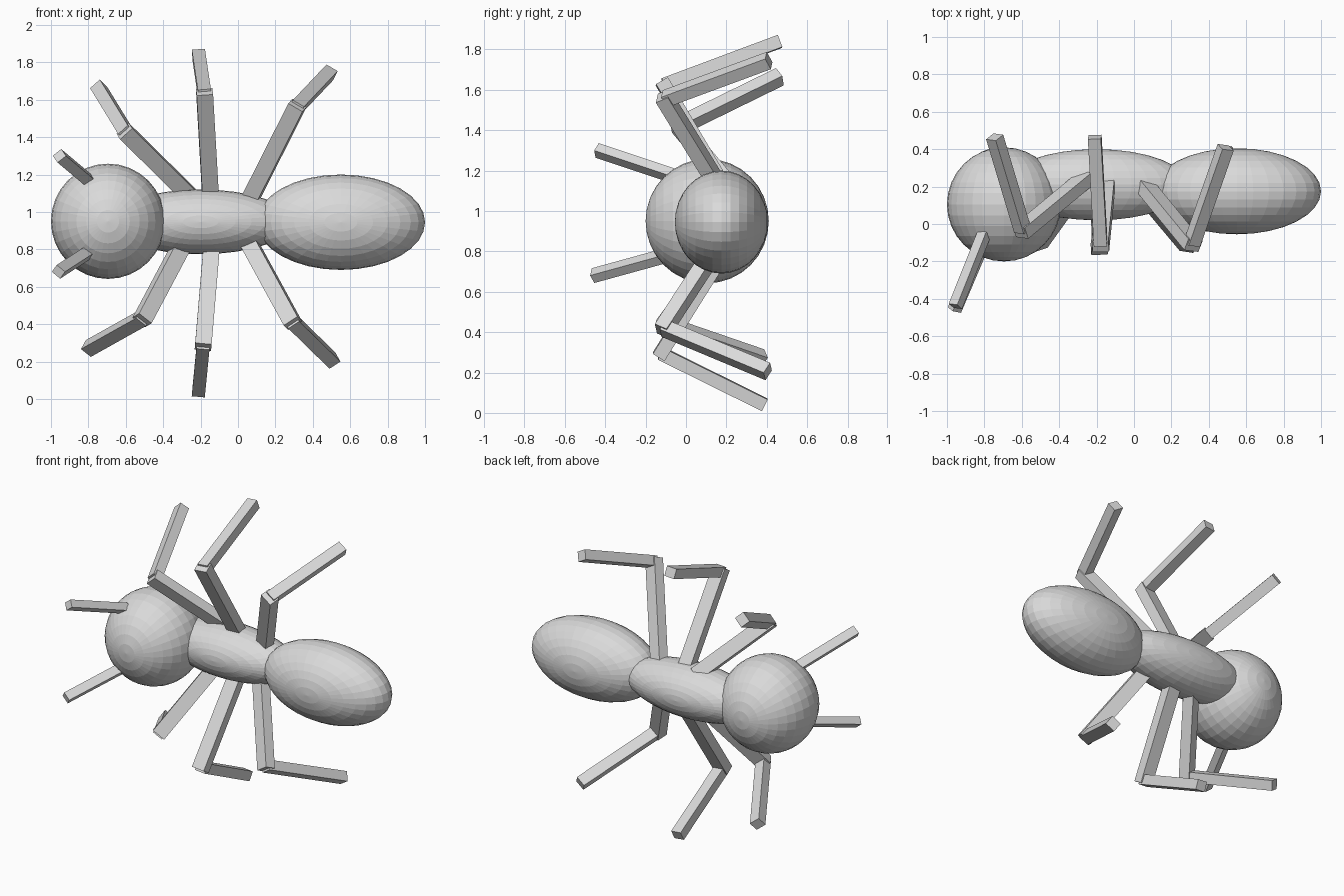
import bpy
import math
from mathutils import Vector, Matrix

if "Cube" in bpy.data.objects:
    bpy.data.objects.remove(bpy.data.objects["Cube"])

grey = bpy.data.materials.new("plain_grey")
grey.diffuse_color = (0.7, 0.7, 0.7, 1)
grey.use_nodes = True
grey.node_tree.nodes["Principled BSDF"].inputs["Base Color"].default_value = grey.diffuse_color


def ellipsoid(name, centre, radii):
    """Flat-faced ball whose poles point front and back."""
    bpy.ops.mesh.primitive_uv_sphere_add(segments=32, ring_count=16, radius=1)
    ob = bpy.context.object
    ob.name = name
    ob.data.transform(Matrix.Diagonal((*radii, 1)) @ Matrix.Rotation(math.pi / 2, 4, 'X'))
    ob.location = centre
    ob.data.materials.append(grey)


def bar(name, start, end, side, width, depth):
    """Square-ended bar from start to end; width is measured along side."""
    a, b = Vector(start), Vector(end)
    z = (b - a).normalized()
    x = (side - z * side.dot(z)).normalized()
    y = z.cross(x)
    bpy.ops.mesh.primitive_cube_add(size=1)
    ob = bpy.context.object
    ob.name = name
    rot = Matrix((x, y, z)).transposed().to_4x4()
    ob.data.transform(Matrix.Translation((a + b) / 2) @ rot
                      @ Matrix.Diagonal((width, depth, (b - a).length, 1)))
    ob.data.materials.append(grey)


# Body
ellipsoid("head", (-0.695, 0.105, 0.95), (0.305, 0.305, 0.308))
ellipsoid("thorax", (-0.2, 0.21, 0.947), (0.49, 0.19, 0.173))
ellipsoid("abdomen", (0.55, 0.175, 0.945), (0.45, 0.23, 0.255))

# Legs: hip, knee, foot
legs = {
    "upper_front_leg": ((-0.25, 0.25, 1.08), (-0.595, -0.035, 1.42), (-0.745, 0.465, 1.665)),
    "upper_middle_leg": ((-0.145, 0.23, 1.05), (-0.178, -0.11, 1.625), (-0.21, 0.465, 1.84)),
    "upper_back_leg": ((0.06, 0.20, 1.06), (0.31, -0.105, 1.555), (0.49, 0.41, 1.745)),
    "lower_front_leg": ((-0.29, 0.20, 0.84), (-0.505, -0.10, 0.435), (-0.80, 0.38, 0.27)),
    "lower_middle_leg": ((-0.14, 0.21, 0.83), (-0.185, -0.125, 0.295), (-0.21, 0.39, 0.04)),
    "lower_back_leg": ((0.05, 0.17, 0.85), (0.285, -0.11, 0.42), (0.505, 0.405, 0.205)),
}
for name, pts in legs.items():
    hip, knee, foot = map(Vector, pts)
    thigh, shin = (knee - hip).normalized(), (foot - knee).normalized()
    side = thigh.cross(shin)
    bar(name + "_thigh", hip, knee + thigh * 0.02, side, 0.088, 0.068)
    bar(name + "_shin", knee, foot, side, 0.07, 0.064)

# Antennae
bar("upper_antenna", (-0.80, -0.05, 1.17), (-0.955, -0.44, 1.30), Vector((1, 0, 0.7)), 0.058, 0.05)
bar("lower_antenna", (-0.79, -0.06, 0.79), (-0.96, -0.46, 0.68), Vector((1, 0, -0.7)), 0.058, 0.05)
